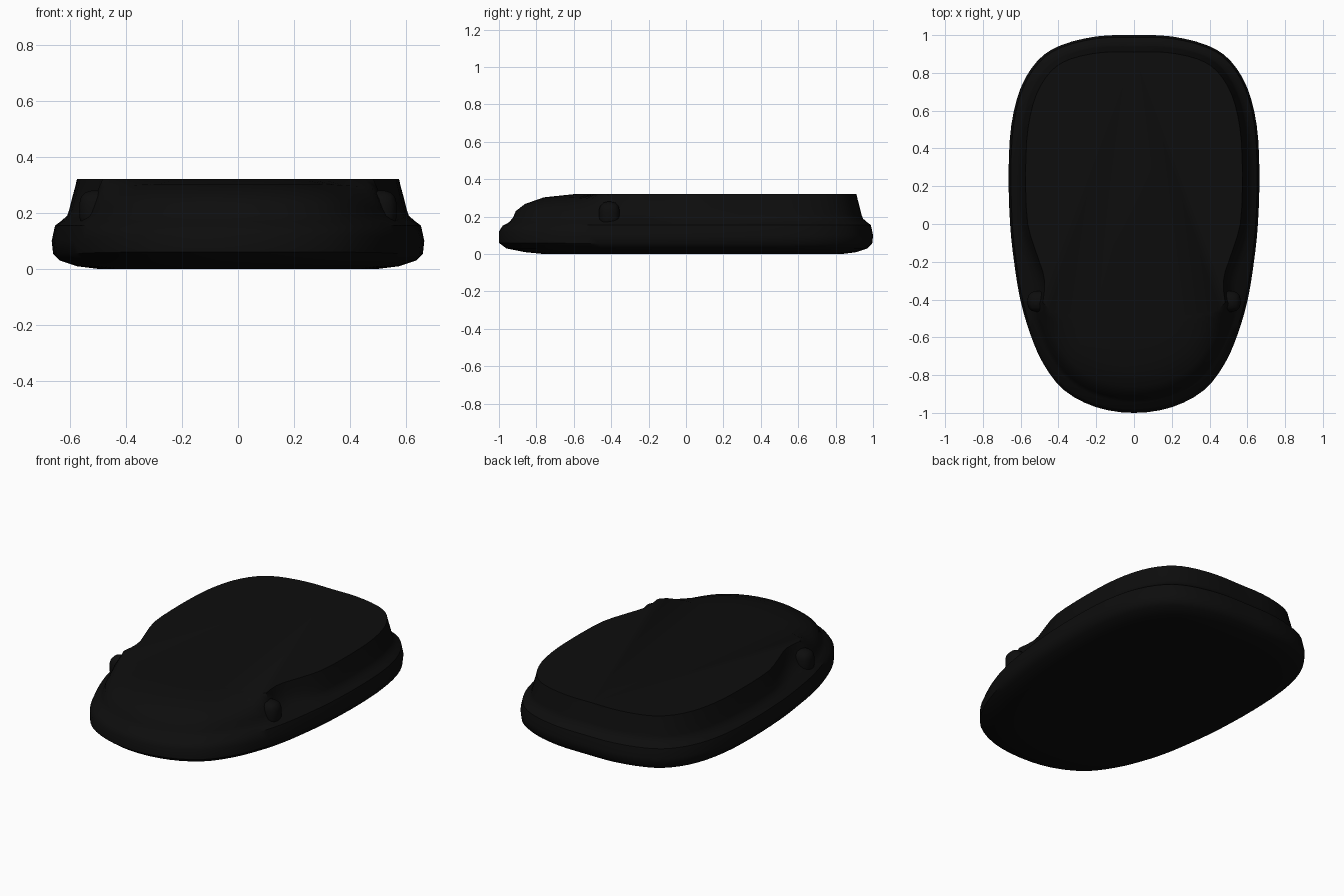
import bpy, bmesh, math
from mathutils import Vector

if "Cube" in bpy.data.objects:
    bpy.data.objects.remove(bpy.data.objects["Cube"])

black = bpy.data.materials.new("soft_black")
black.use_nodes = True
colour = (0.004, 0.004, 0.004, 1)
black.diffuse_color = colour
black.node_tree.nodes["Principled BSDF"].inputs["Base Color"].default_value = colour

# Half of the plan outline, from back to front
HALF = [(0, 1), (.2, .993), (.39, .945), (.51, .865), (.6, .72), (.65, .52),
        (.664, .27), (.656, 0), (.635, -.2), (.602, -.4), (.55, -.58),
        (.48, -.74), (.37, -.88), (.2, -.97), (0, -1)]

# Levels: side inset, side height, front inset, front height
LEVELS = [(.17, 0, .24, 0), (.09, .01, .14, .01), (.03, .03, .04, .03),
          (.005, .055, .0, .06), (0, .1, .0, .12), (.012, .155, .02, .152),
          (.035, .172, .055, .17), (.055, .19, .075, .195), (.062, .21, .09, .23),
          (.072, .25, .14, .268), (.083, .29, .24, .303), (.09, .32, .4, .32)]


def smooth(a, b, v):
    t = max(0, min(1, (v - a) / (b - a)))
    return t * t * (3 - 2 * t)


def closed_curve(points, steps):
    """Smooth closed curve through the points."""
    pts = [Vector(p) for p in points]
    n, out = len(pts), []
    for i in range(n):
        a, b, c, d = (pts[(i + k) % n] for k in (-1, 0, 1, 2))
        for s in range(steps):
            t = s / steps
            out.append(b + (c - a) * t / 2 + (2 * a - 5 * b + 4 * c - d) * t * t / 2
                       + (3 * b - a - 3 * c + d) * t ** 3 / 2)
    return out


def finish(bm, name, angle):
    bmesh.ops.recalc_face_normals(bm, faces=bm.faces)
    mesh = bpy.data.meshes.new(name)
    bm.to_mesh(mesh)
    bm.free()
    mesh.materials.append(black)
    ob = bpy.data.objects.new(name, mesh)
    bpy.context.collection.objects.link(ob)
    bpy.ops.object.select_all(action='DESELECT')
    ob.select_set(True)
    bpy.context.view_layer.objects.active = ob
    bpy.ops.object.shade_smooth_by_angle(angle=math.radians(angle))
    return ob


# Main body: stacked outlines, domed at the front and pinched at the waist
outline = closed_curve(HALF + [(-x, y) for x, y in HALF[-2:0:-1]], 3)
bm = bmesh.new()
rings = []
for side_in, side_z, front_in, front_z in LEVELS:
    ring = []
    for p in outline:
        w = smooth(-.4, -.88, p.y)
        inset = side_in + (front_in - side_in) * w
        z = side_z + (front_z - side_z) * w
        pinch = smooth(.05, -.3, p.y) * smooth(-.5, -.36, p.y)
        inset += .055 * pinch * smooth(.17, .23, z)
        spine = Vector((0, max(-.2, min(.45, p.y))))
        q = p + (spine - p).normalized() * inset
        ring.append(bm.verts.new((q.x, q.y, z)))
    rings.append(ring)
n = len(outline)
for low, high in zip(rings, rings[1:]):
    for i in range(n):
        j = (i + 1) % n
        bm.faces.new((low[i], low[j], high[j], high[i]))
bm.faces.new(rings[0])
bm.faces.new(rings[-1])
finish(bm, "body", 40)

# Side knobs sitting in the waist
for side, name in ((1, "left_knob"), (-1, "right_knob")):
    bm = bmesh.new()
    bmesh.ops.create_cube(bm, size=1)
    bmesh.ops.scale(bm, vec=(.13, .11, .14), verts=bm.verts)
    bmesh.ops.bevel(bm, geom=bm.edges[:], offset=.045, segments=3,
                    profile=.5, affect='EDGES')
    bmesh.ops.translate(bm, vec=(side * .5, -.41, .21), verts=bm.verts)
    finish(bm, name, 60)
